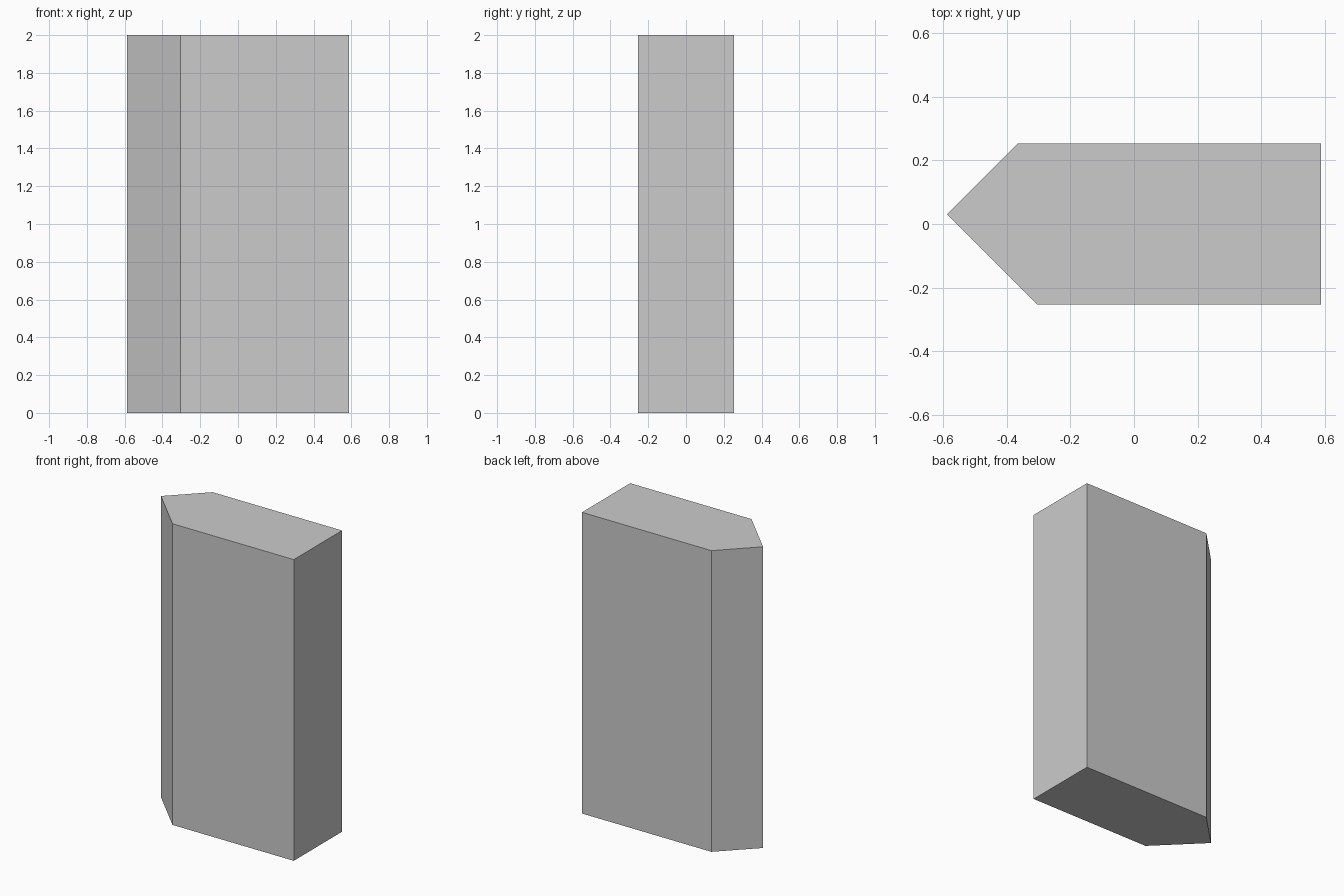
import bpy
import bmesh

if "Cube" in bpy.data.objects:
    bpy.data.objects.remove(bpy.data.objects["Cube"])

HEIGHT = 2.0
HALF_X, HALF_Y = 0.587, 0.253
TIP_Y = 0.03  # the point sits slightly off centre, both bevels run at 45 degrees

# Footprint of the post, counter-clockwise from above
profile = [
    (-HALF_X, TIP_Y),
    (-HALF_X + TIP_Y + HALF_Y, -HALF_Y),
    (HALF_X, -HALF_Y),
    (HALF_X, HALF_Y),
    (-HALF_X + HALF_Y - TIP_Y, HALF_Y),
]

# Extrude the footprint into a solid post
bm = bmesh.new()
base = bm.faces.new([bm.verts.new((x, y, 0)) for x, y in profile])
top = bmesh.ops.extrude_face_region(bm, geom=[base], use_keep_orig=True)
top_verts = [g for g in top["geom"] if isinstance(g, bmesh.types.BMVert)]
bmesh.ops.translate(bm, verts=top_verts, vec=(0, 0, HEIGHT))
bmesh.ops.recalc_face_normals(bm, faces=bm.faces)

mesh = bpy.data.meshes.new("pointed_post")
bm.to_mesh(mesh)
bm.free()
post = bpy.data.objects.new("pointed_post", mesh)
bpy.context.collection.objects.link(post)
